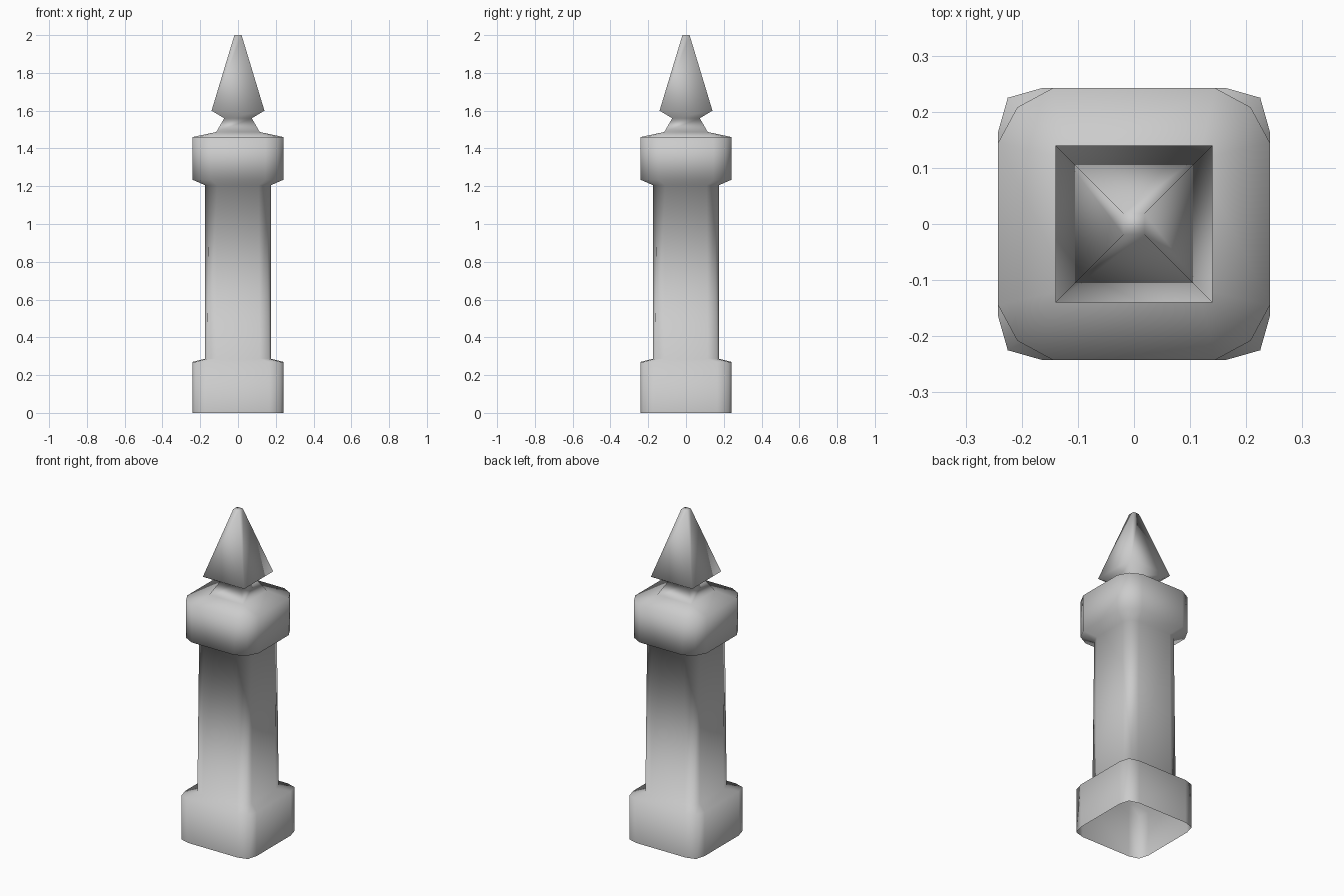
import bpy, bmesh

if "Cube" in bpy.data.objects:
    bpy.data.objects.remove(bpy.data.objects["Cube"])

def ring(bm, z, side, flat, corner):
    """Rounded-square ring: three points per corner, turned four times."""
    x_y = [(side, flat), (corner, corner), (flat, side)]
    verts = []
    for turn in range(4):
        verts += [bm.verts.new((x, y, z)) for x, y in x_y]
        x_y = [(-y, x) for x, y in x_y]
    return verts

# Profile, bottom to top: height, half width, half flat length, corner reach
profile = [
    (0.0, 0.242, 0.165, 0.225),      # plinth
    (0.27, 0.242, 0.165, 0.225),
    (0.287, 0.174, 0.115, 0.162),    # shaft
    (1.205, 0.174, 0.11, 0.155),
    (1.235, 0.242, 0.145, 0.208),    # cap block
    (1.46, 0.242, 0.145, 0.208),
    (1.487, 0.115, 0.115, 0.115),    # square neck
    (1.56, 0.073, 0.073, 0.073),
    (1.60, 0.14, 0.14, 0.14),        # pyramid finial
    (2.0, 0.019, 0.019, 0.019),
]

bm = bmesh.new()
rings = [ring(bm, *p) for p in profile]
for a, b in zip(rings, rings[1:]):
    for i in range(12):
        j = (i + 1) % 12
        bm.faces.new((a[i], a[j], b[j], b[i]))
bm.faces.new(rings[-1])              # flat tip; underside stays open

# Collapse the sharp-cornered rings to plain squares
bmesh.ops.remove_doubles(bm, verts=bm.verts[:], dist=0.0005)
bmesh.ops.recalc_face_normals(bm, faces=bm.faces[:])
for f in bm.faces:
    f.smooth = True

mesh = bpy.data.meshes.new("pillar")
bm.to_mesh(mesh)
bm.free()
bpy.context.collection.objects.link(bpy.data.objects.new("pillar", mesh))
